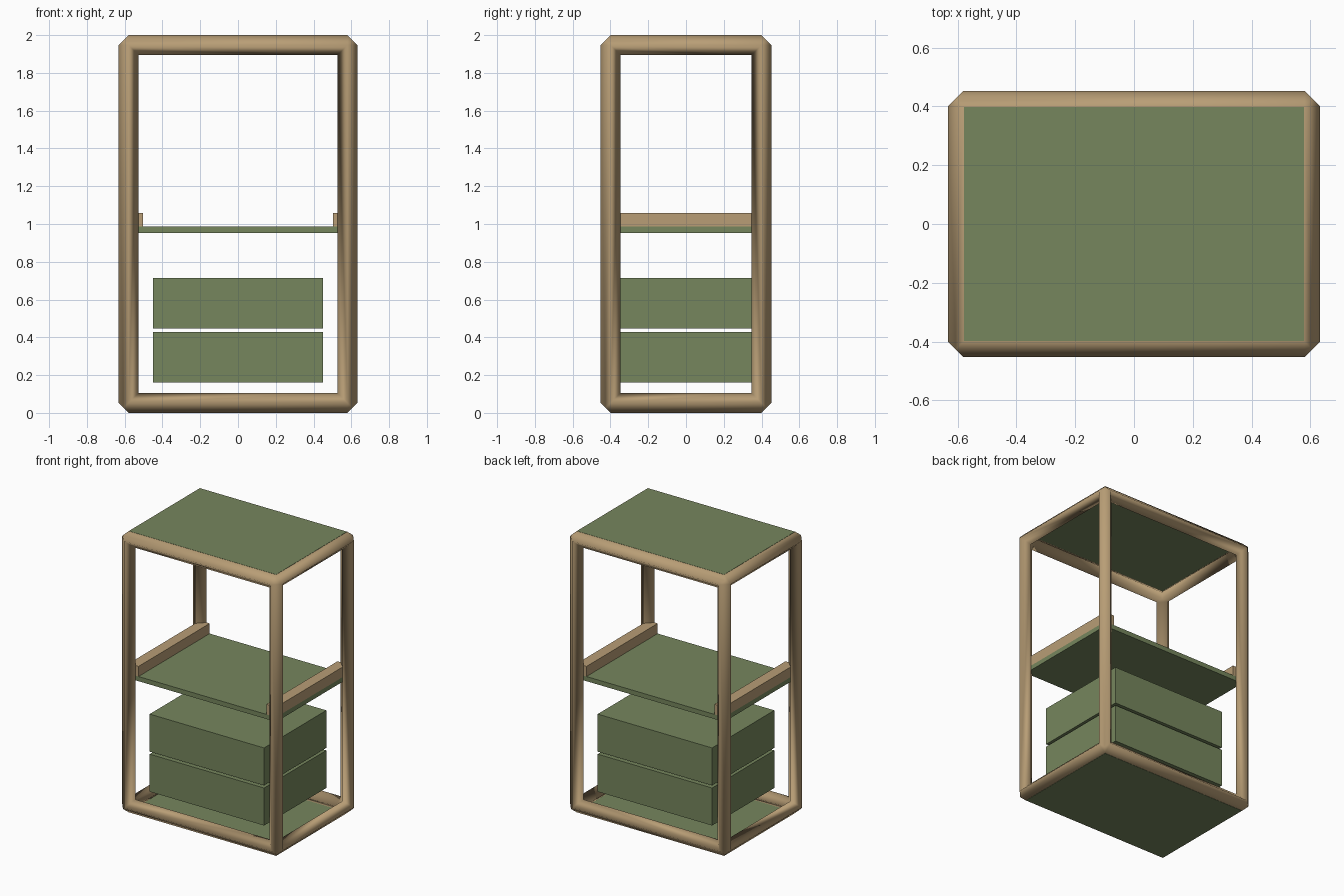
import bpy
import bmesh
from itertools import product
from mathutils import Vector

if "Cube" in bpy.data.objects:
    bpy.data.objects.remove(bpy.data.objects["Cube"])


def material(name, color):
    m = bpy.data.materials.new(name)
    m.diffuse_color = (*color, 1)
    m.use_nodes = True
    m.node_tree.nodes["Principled BSDF"].inputs["Base Color"].default_value = m.diffuse_color
    return m


wood = material("wood", (0.48, 0.34, 0.18))
green = material("green_paint", (0.18, 0.24, 0.11))


def finish(name, bm, mat):
    me = bpy.data.meshes.new(name)
    bm.normal_update()
    bmesh.ops.recalc_face_normals(bm, faces=bm.faces)
    bm.to_mesh(me)
    bm.free()
    me.materials.append(mat)
    ob = bpy.data.objects.new(name, me)
    bpy.context.collection.objects.link(ob)
    return ob


def box(name, lo, hi, mat):
    bm = bmesh.new()
    bmesh.ops.create_cube(bm, size=1)
    lo, hi = Vector(lo), Vector(hi)
    for v in bm.verts:
        v.co = Vector([lo[i] + (v.co[i] + 0.5) * (hi[i] - lo[i]) for i in range(3)])
    return finish(name, bm, mat)


# Frame: diamond-section beams along the twelve edges, mitred at the corners
R = 0.0525
HALF = (0.58, 0.40, 1.0 - R)
bm = bmesh.new()
verts = {}
for s in product((-1, 1), repeat=3):
    def add(key, offset):
        co = [s[i] * (HALF[i] + offset[i] * R) for i in range(3)]
        co[2] += 1.0
        verts[s, key] = bm.verts.new(co)
    add("outer", (0.5, 0.5, 0.5))
    add("inner", (-0.5, -0.5, -0.5))
    for a in range(3):
        add(("tip", a), [1 if i == a else 0 for i in range(3)])
        add(("mitre", a), [0 if i == a else -1 for i in range(3)])

for axis in range(3):
    b, c = (axis + 1) % 3, (axis + 2) % 3
    for s in product((-1, 1), repeat=3):
        if s[axis] > 0:
            continue
        t = tuple(-v if i == axis else v for i, v in enumerate(s))
        strips = [
            [("tip", b), "outer", ("tip", c)],          # outward side
            [("tip", b), ("mitre", b)],                 # flanking sides
            [("tip", c), ("mitre", c)],
            [("mitre", b), "inner", ("mitre", c)],      # inward side
        ]
        # the flanks join a tip to the mitre point lying in the same face plane
        strips[1] = [("tip", b), ("mitre", b)]
        strips[2] = [("tip", c), ("mitre", c)]
        for keys in strips:
            bm.faces.new([verts[s, k] for k in keys] + [verts[t, k] for k in reversed(keys)])
frame = finish("frame", bm, wood)
for p in frame.data.polygons:
    p.use_smooth = True

# Top and bottom panels, flush with the frame
box("top_panel", (-0.578, -0.398, 1.988), (0.578, 0.398, 2.0), green)
box("bottom_panel", (-0.578, -0.398, 0.0), (0.578, 0.398, 0.012), green)

# Middle shelf with a rail at each end
box("shelf", (-0.58, -0.40, 0.953), (0.58, 0.40, 0.986), green)
for side, x0, x1 in (("left", -0.58, -0.503), ("right", 0.503, 0.58)):
    box(side + "_rail", (x0, -0.40, 0.986), (x1, 0.40, 1.058), wood)

# Two stacked drawers
for name, z0, z1 in (("lower_drawer", 0.162, 0.429), ("upper_drawer", 0.447, 0.714)):
    box(name, (-0.45, -0.35, z0), (0.45, 0.35, z1), green)
